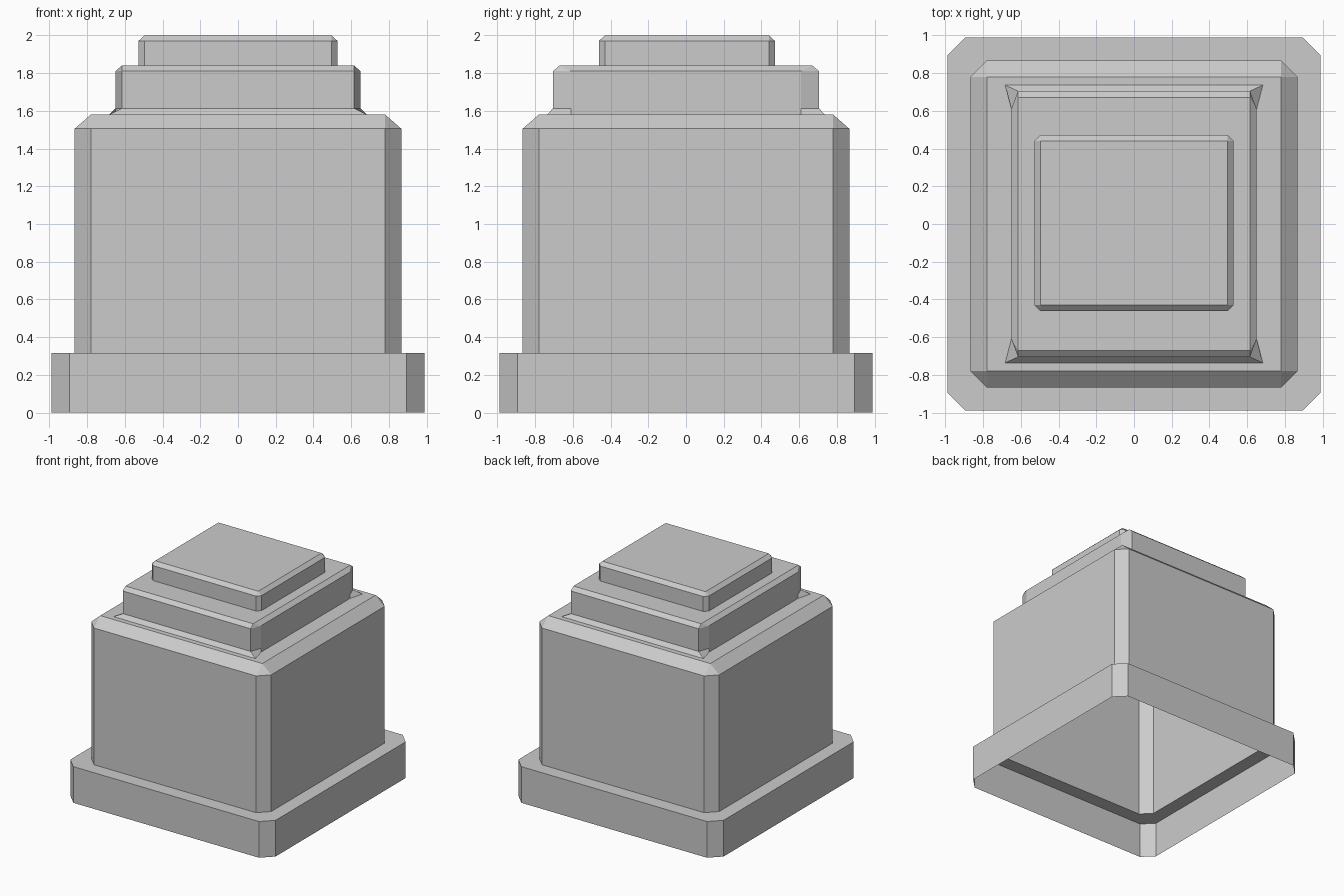
import bpy, bmesh

if "Cube" in bpy.data.objects:
    bpy.data.objects.remove(bpy.data.objects["Cube"])


def ring(z, p, q, dy=0.0):
    """Eight-point outline: p (side) and q (front/back) mirrored into four corners."""
    (px, py), (qx, qy) = p, q
    pts = [(px, py), (qx, qy), (-qx, qy), (-px, py),
           (-px, -py), (-qx, -qy), (qx, -qy), (px, -py)]
    return [(x, y + dy, z) for x, y in pts]


def chamfered(z, hx, hy, c, dy=0.0):
    """Rectangle with chamfered corners; c = 0 gives sharp corners."""
    return ring(z, (hx, hy - c), (hx - c, hy), dy)


def loft(name, rings, cap=False):
    """Skin a stack of outlines into an open shell, optionally closed on top."""
    bm = bmesh.new()
    rows = [[bm.verts.new(co) for co in r] for r in rings]
    for a, b in zip(rows, rows[1:]):
        for i in range(8):
            j = (i + 1) % 8
            bm.faces.new((a[i], a[j], b[j], b[i]))
    if cap:
        bm.faces.new(rows[-1])
    bmesh.ops.remove_doubles(bm, verts=bm.verts, dist=1e-5)
    mesh = bpy.data.meshes.new(name)
    bm.to_mesh(mesh)
    bm.free()
    obj = bpy.data.objects.new(name, mesh)
    bpy.context.collection.objects.link(obj)
    return obj


# Outlines shared where one part meets the next
body_foot = chamfered(0.315, 0.866, 0.866, 0.086)
flare_foot = ring(1.58, (0.65, 0.61), (0.683, 0.736))
cap_foot = chamfered(1.84, 0.528, 0.467, 0.032, 0.005)
side, front = (0.65, 0.61), (0.615, 0.705)

# Plinth, open underneath
loft("plinth", [chamfered(0, 0.988, 0.988, 0.094),
                chamfered(0.315, 0.988, 0.988, 0.094),
                body_foot])

# Main block with bevelled shoulders
loft("main_block", [body_foot,
                    chamfered(1.505, 0.866, 0.866, 0.086),
                    chamfered(1.58, 0.78, 0.78, 0),
                    flare_foot])

# Middle step with flared foot
loft("middle_step", [flare_foot,
                     ring(1.613, side, front),
                     ring(1.81, side, front),
                     chamfered(1.84, 0.615, 0.67, 0),
                     cap_foot])

# Top slab
loft("top_slab", [cap_foot,
                  chamfered(1.97, 0.528, 0.467, 0.032, 0.005),
                  chamfered(2.0, 0.496, 0.435, 0, 0.005)], cap=True)
